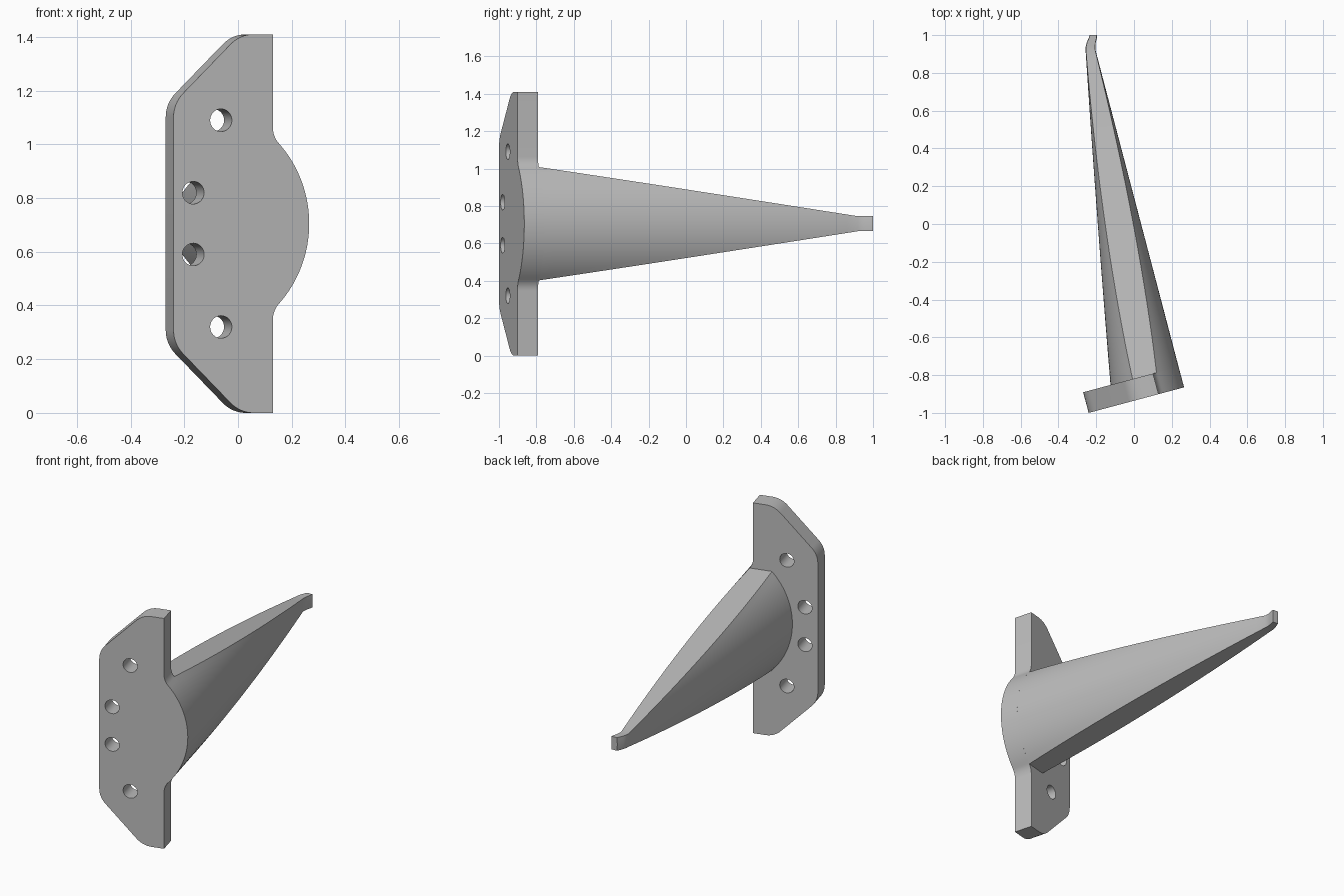
import bpy, bmesh, math
from mathutils import Matrix, Vector

cube = bpy.data.objects.get("Cube")
if cube:
    bpy.data.objects.remove(cube, do_unlink=True)

MID = 0.705          # height of the symmetry plane
THICK = 0.113        # plate thickness
R = 0.44             # radius of the arm's curved flanks
BULGE = 0.523        # furthest reach of the bulge along the plate
PLACE = Matrix.Translation((-0.24, -1, 0)) @ Matrix.Rotation(math.radians(15), 4, 'Z')

grey = bpy.data.materials.new("plain_grey")
grey.use_nodes = True
grey.diffuse_color = (0.5, 0.5, 0.5, 1)
grey.node_tree.nodes["Principled BSDF"].inputs["Base Color"].default_value = (0.5, 0.5, 0.5, 1)


def finish(name, bm):
    """Turn a bmesh in plate coordinates into a placed, shaded object."""
    bmesh.ops.recalc_face_normals(bm, faces=bm.faces)
    bm.transform(PLACE)
    mesh = bpy.data.meshes.new(name)
    bm.to_mesh(mesh)
    bm.free()
    mesh.materials.append(grey)
    ob = bpy.data.objects.new(name, mesh)
    bpy.context.collection.objects.link(ob)
    bpy.ops.object.select_all(action='DESELECT')
    ob.select_set(True)
    bpy.context.view_layer.objects.active = ob
    bpy.ops.object.shade_smooth_by_angle(angle=math.radians(30))
    return ob


def arc(cx, cz, r, a0, a1, n):
    """Points on an arc, angles in degrees."""
    angles = [math.radians(a0 + (a1 - a0) * i / n) for i in range(n + 1)]
    return [(cx + r * math.cos(a), cz + r * math.sin(a)) for a in angles]


def sagitta(z):
    return R - math.sqrt(R * R - z * z)


# Mounting plate: upper half of the outline, relative to the mid height
edge, half, cut, corner = 0.383, 0.705, 0.257, 0.125
centre = BULGE - R
fillet = 0.088
fz = math.sqrt((R + fillet) ** 2 - (edge + fillet - centre) ** 2)
meet = math.degrees(math.atan2(fz, edge + fillet - centre))
inset = corner * math.tan(math.radians(22.5))
upper = arc(centre, 0, R, 0, meet, 16)
upper += arc(edge + fillet, fz, fillet, 180 + meet, 180, 8)[1:]
upper.append((edge, half))
upper += arc(cut + inset, half - corner, corner, 90, 135, 8)
upper += arc(corner, half - cut - inset, corner, 135, 180, 8)
lower = [(u, -z) for u, z in reversed(upper[1:])]

# Screw holes, mirrored above and below the middle
loops = [upper + lower]
for u, z in ((0.183, 0.385), (0.076, 0.115)):
    for side in (1, -1):
        loops.append(arc(u, side * z, 0.042, 0, 360, 32)[:-1])

bm = bmesh.new()
edges = []
for loop in loops:
    vs = [bm.verts.new((u, 0, MID + z)) for u, z in loop]
    edges += [bm.edges.new((vs[i - 1], vs[i])) for i in range(len(vs))]
bmesh.ops.triangle_fill(bm, edges=edges, use_beauty=True, normal=(0, -1, 0))
out = bmesh.ops.extrude_face_region(bm, geom=bm.faces[:])
moved = [g for g in out["geom"] if isinstance(g, bmesh.types.BMVert)]
bmesh.ops.translate(bm, verts=moved, vec=(0, THICK, 0))
finish("mounting_plate", bm)

# Tapered arm: sections of distance, left reach, right reach, half height
base = Vector((THICK, 0.15, BULGE, 0.303))
neck = Vector((1.845, 0.481, 0.532, 0.04))
STEPS = 28
sections = [base.lerp(neck, i / STEPS) for i in range(STEPS + 1)]
# Small sideways hook at the tip
sections += [Vector((1.865, 0.487, 0.536, 0.04)), Vector((1.885, 0.498, 0.544, 0.04)),
             Vector((1.905, 0.513, 0.555, 0.04)), Vector((1.92, 0.523, 0.561, 0.04))]

bm = bmesh.new()
rings = []
N = 20
for v, left, right, h in sections:
    heights = [h * (1 - 2 * i / N) for i in range(N + 1)]
    pts = [(right - sagitta(z), z) for z in heights]
    pts += [(left + sagitta(z), z) for z in reversed(heights)]
    # Ends turn gradually until the tip is square to the depth axis
    skew = 0.268 * (v - THICK) / (sections[-1][0] - THICK)
    rings.append([bm.verts.new((u, v + (right - u) * skew, MID + z)) for u, z in pts])
for a, b in zip(rings, rings[1:]):
    for i in range(len(a)):
        bm.faces.new((a[i - 1], a[i], b[i], b[i - 1]))
bm.faces.new(rings[0])
bm.faces.new(rings[-1])
finish("tapered_arm", bm)
